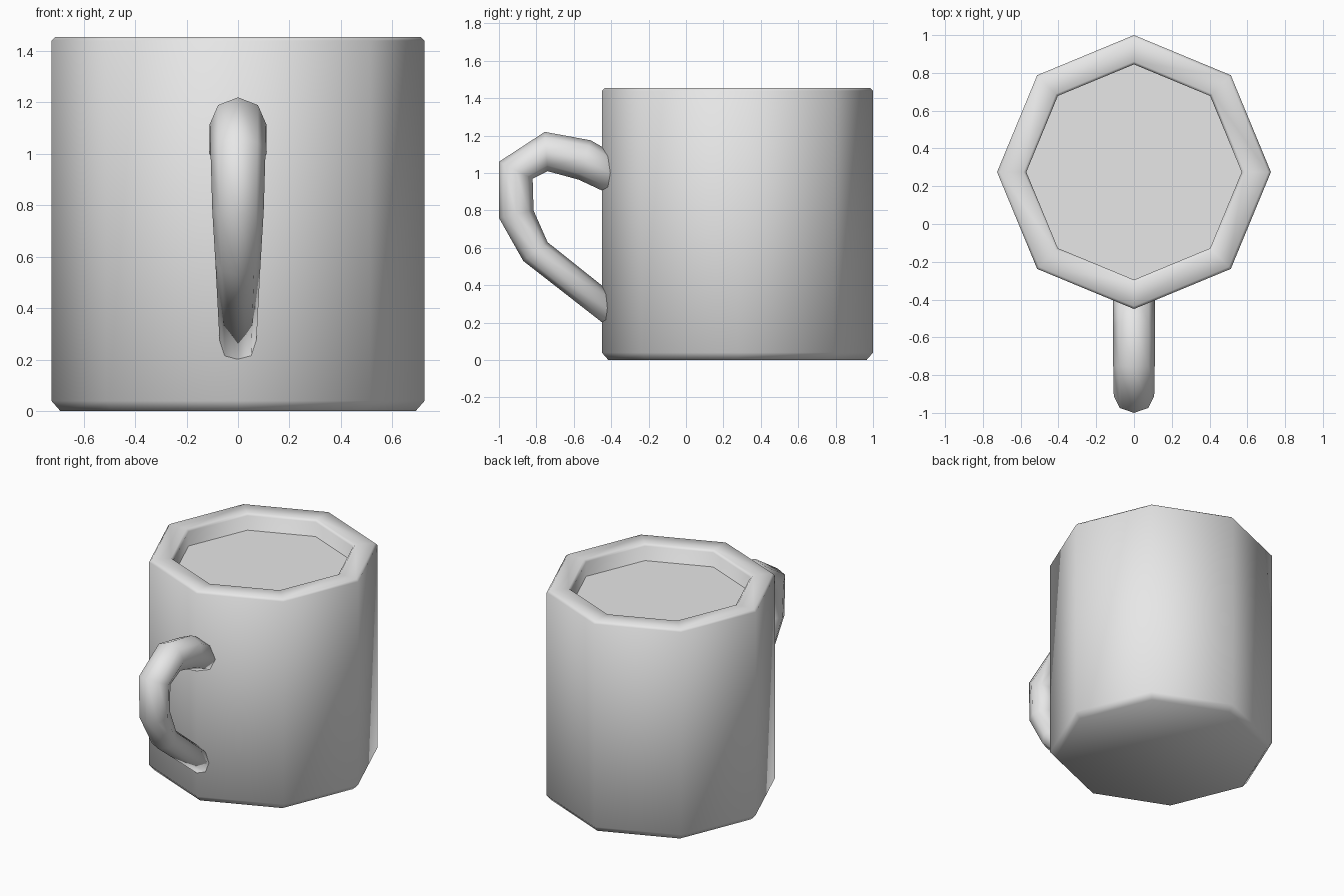
import bpy
import bmesh
from math import cos, sin, tau
from mathutils import Vector

SIDES = 8
CENTRE_Y = 0.275

default = bpy.data.objects.get("Cube")
if default:
    bpy.data.objects.remove(default, do_unlink=True)


def make_material(name, colour):
    mat = bpy.data.materials.new(name)
    mat.use_nodes = True
    mat.diffuse_color = colour
    mat.node_tree.nodes["Principled BSDF"].inputs["Base Color"].default_value = colour
    return mat


grey = make_material("plain grey", (0.8, 0.8, 0.8, 1))


def skin_rings(name, rings, smooth=True):
    """Bridge a list of equal rings of points and cap both ends."""
    bm = bmesh.new()
    loops = [[bm.verts.new(p) for p in ring] for ring in rings]
    for a, b in zip(loops, loops[1:]):
        for i in range(SIDES):
            j = (i + 1) % SIDES
            bm.faces.new((a[i], a[j], b[j], b[i]))
    bm.faces.new(loops[0][::-1])
    if len(loops) > 1:
        bm.faces.new(loops[-1])
        bmesh.ops.recalc_face_normals(bm, faces=bm.faces)
    else:
        bmesh.ops.reverse_faces(bm, faces=bm.faces)
    for face in bm.faces:
        face.smooth = smooth
    mesh = bpy.data.meshes.new(name)
    bm.to_mesh(mesh)
    bm.free()
    mesh.materials.append(grey)
    obj = bpy.data.objects.new(name, mesh)
    bpy.context.collection.objects.link(obj)
    return obj


def level_ring(radius, z):
    angles = [tau * i / SIDES for i in range(SIDES)]
    return [(radius * cos(a), CENTRE_Y + radius * sin(a), z) for a in angles]


# Cup: outside wall, rim and hollow inside, as (radius, height)
cup_profile = [(0.69, 0), (0.725, 0.04), (0.725, 1.44), (0.71, 1.455),
               (0.585, 1.455), (0.57, 1.44), (0.57, 0.12)]
skin_rings("cup", [level_ring(r, z) for r, z in cup_profile])

# Drink: flat surface just below the rim
skin_rings("drink_surface", [level_ring(0.57, 1.34)], smooth=False)

# Handle: outer (y, z), inner (y, z) and half width of each cross-section
handle_sections = [
    ((-0.36, 1.09), (-0.36, 0.865), 0.11),
    ((-0.51, 1.175), (-0.575, 0.965), 0.11),
    ((-0.755, 1.22), (-0.74, 1.01), 0.11),
    ((-1.0, 1.06), (-0.82, 0.97), 0.107),
    ((-1.0, 0.76), (-0.815, 0.80), 0.10),
    ((-0.87, 0.53), (-0.74, 0.63), 0.088),
    ((-0.37, 0.14), (-0.37, 0.335), 0.07),
]


def handle_ring(outer, inner, half_width):
    top, low = Vector((0, *outer)), Vector((0, *inner))
    mid, arm = (top + low) / 2, (top - low) / 2
    side = Vector((half_width, 0, 0))
    return [mid + arm * cos(tau * i / SIDES) + side * sin(tau * i / SIDES)
            for i in range(SIDES)]


skin_rings("handle", [handle_ring(*section) for section in handle_sections])
